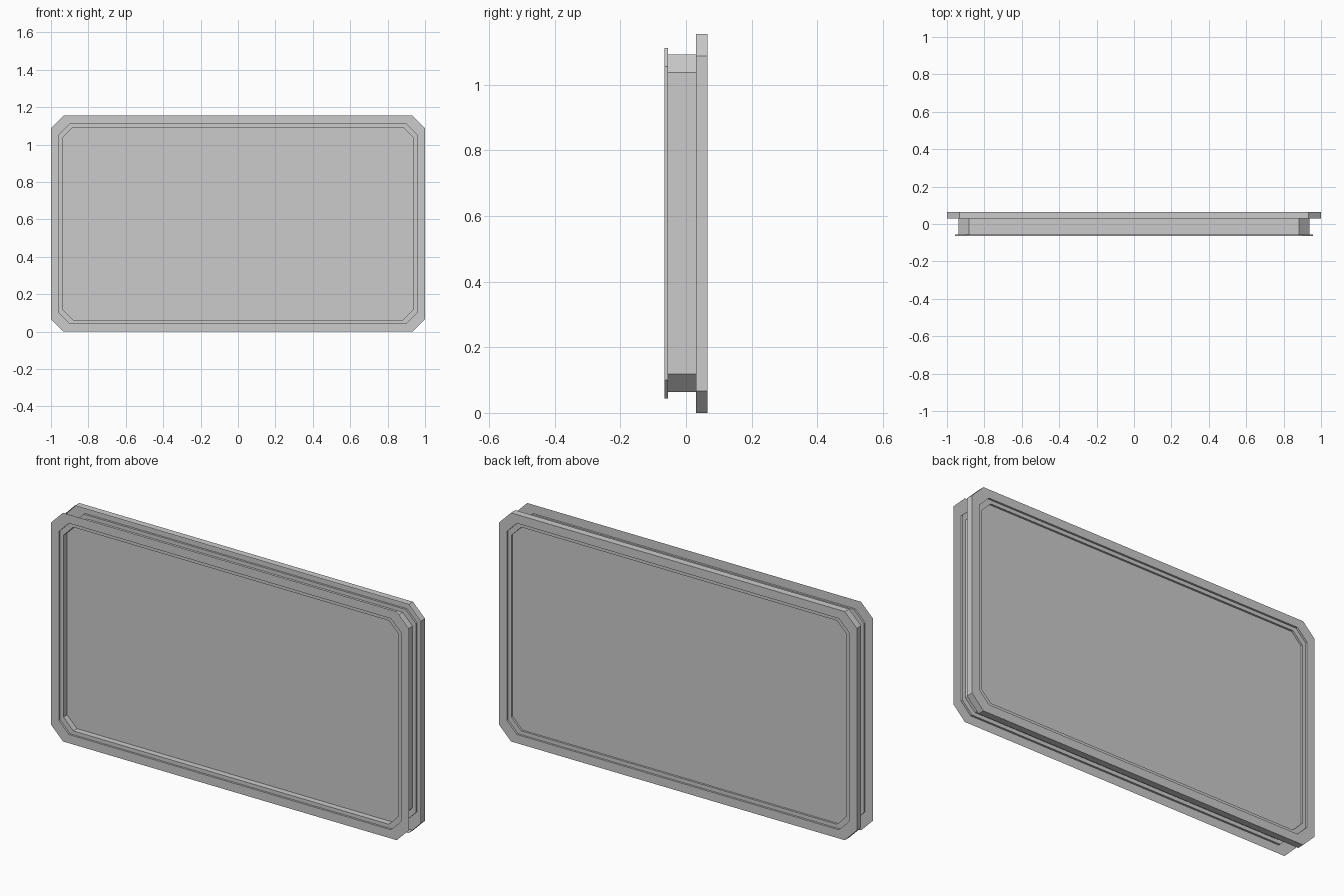
import bpy, bmesh

if "Cube" in bpy.data.objects:
    bpy.data.objects.remove(bpy.data.objects["Cube"])

H = 1.155  # full height


def octagon(inset, cut):
    """Chamfered rectangle in the XZ plane, inset from the outer outline."""
    w, lo, hi = 1 - inset, inset, H - inset
    return [(w - cut, lo), (w, lo + cut), (w, hi - cut), (w - cut, hi),
            (-w + cut, hi), (-w, hi - cut), (-w, lo + cut), (-w + cut, lo)]


OUTER = octagon(0, 0.067)
LIP = octagon(0.044, 0.056)
TUBE = octagon(0.063, 0.055)


def finish(name, bm):
    bmesh.ops.recalc_face_normals(bm, faces=bm.faces)
    me = bpy.data.meshes.new(name)
    bm.to_mesh(me)
    bm.free()
    bpy.context.collection.objects.link(bpy.data.objects.new(name, me))


def loft(name, rings):
    """Bridge a row of (outline, y) rings into an open strip."""
    bm = bmesh.new()
    loops = [[bm.verts.new((x, y, z)) for x, z in pts] for pts, y in rings]
    for a, b in zip(loops, loops[1:]):
        for i in range(8):
            j = (i + 1) % 8
            bm.faces.new((a[i], a[j], b[j], b[i]))
    finish(name, bm)


def panel(name, y):
    bm = bmesh.new()
    bm.faces.new([bm.verts.new((x, y, z)) for x, z in TUBE])
    finish(name, bm)


# frame shell: thin front flange, stepped lip, inner tube, rear lip, rear flange with rim
loft("window_frame", [(OUTER, -0.065), (LIP, -0.065), (LIP, -0.055), (TUBE, -0.055),
                      (TUBE, 0.055), (LIP, 0.055), (LIP, 0.065), (OUTER, 0.065),
                      (OUTER, 0.03)])

# panes set inside the tube
panel("front_pane", -0.025)
panel("rear_pane", 0.045)
